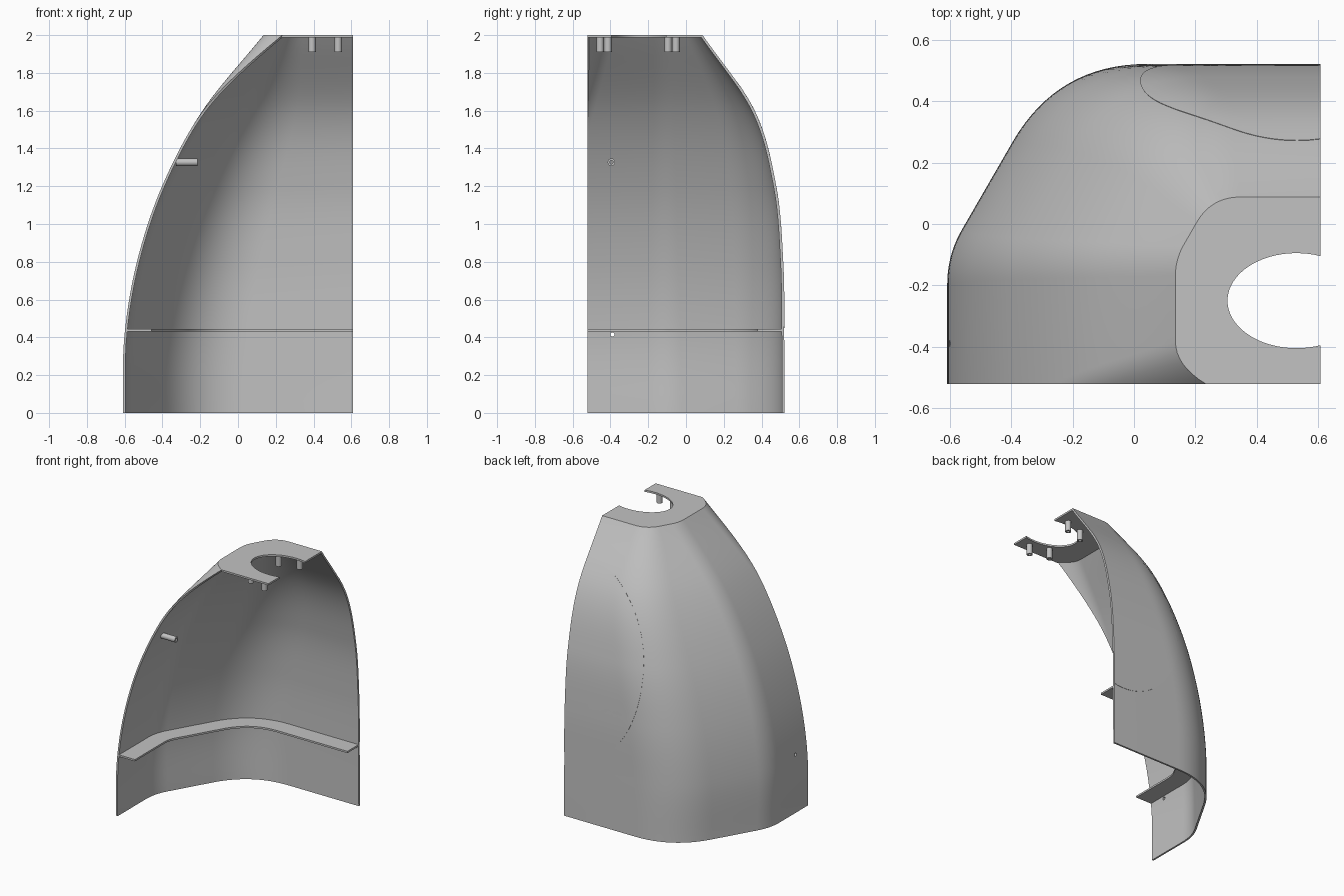
import bpy, bmesh, math
from mathutils import Vector

cube = bpy.data.objects.get("Cube")
if cube:
    bpy.data.objects.remove(cube, do_unlink=True)

grey = bpy.data.materials.new("light_grey")
grey.use_nodes = True
COLOR = (0.54, 0.54, 0.54, 1)
grey.diffuse_color = COLOR
grey.node_tree.nodes["Principled BSDF"].inputs["Base Color"].default_value = COLOR

RIGHT, FRONT, HEIGHT, WALL = 0.608, -0.522, 2.0, 0.013
# Wall positions at even heights from the base to the top
SIDE_X = [-0.608, -0.602, -0.535, -0.402, -0.188, 0.135]
BACK_Y = [0.522, 0.520, 0.513, 0.476, 0.362, 0.088]


def spline(values, z):
    """Smooth interpolation through evenly spaced values."""
    ext = [values[0]] + values + [2 * values[-1] - values[-2]]
    t = z / HEIGHT * (len(values) - 1)
    i = min(int(t), len(values) - 2)
    t -= i
    a, b, c, d = ext[i:i + 4]
    return b + 0.5 * t * (c - a + t * (2*a - 5*b + 4*c - d + t * (3*(b - c) + d - a)))


def arc(a, corner, b, n):
    """Rounded corner from a to b."""
    return [a * (1 - t)**2 + corner * 2 * t * (1 - t) + b * t * t
            for t in (i / n for i in range(n + 1))]


def section(z):
    """Horizontal outline: front corner, side wall, chamfer, back wall."""
    x, y, k = spline(SIDE_X, z), spline(BACK_Y, z), z / HEIGHT
    u = max(0.0, (z - 1.5) / 0.5)
    low = Vector((x, -0.1 - 0.015 * k))
    rise = y - low.y
    high = Vector((x + rise / math.sqrt(3), y))
    along = (high - low).normalized()
    r1, r2 = 0.1 - 0.045 * k, 0.47 * rise
    start = FRONT + 0.01 + 0.13 * u
    pts = arc(Vector((x + 0.1 * u * u, FRONT)), Vector((x, FRONT + 0.004 + 0.056 * u)),
              Vector((x, start)), 8)
    pts += arc(low - Vector((0, r1)), low, low + along * r1, 10)
    pts += arc(high - along * r2, high, high + Vector((r2, 0)), 16)
    return pts + [Vector((RIGHT, y))]


def finish(name, bm, thickness=0, angle=30):
    mesh = bpy.data.meshes.new(name)
    bm.to_mesh(mesh)
    bm.free()
    ob = bpy.data.objects.new(name, mesh)
    bpy.context.collection.objects.link(ob)
    mesh.materials.append(grey)
    bpy.ops.object.select_all(action='DESELECT')
    ob.select_set(True)
    bpy.context.view_layer.objects.active = ob
    if thickness:
        mod = ob.modifiers.new("thickness", 'SOLIDIFY')
        mod.thickness, mod.offset = thickness, -1
        bpy.ops.object.modifier_apply(modifier=mod.name)
    bpy.ops.object.shade_smooth_by_angle(angle=math.radians(angle))
    return ob


def sheet(name, rows, thickness):
    """Surface through rows of points, thickened inwards."""
    bm = bmesh.new()
    grid = [[bm.verts.new(p) for p in row] for row in rows]
    for r0, r1 in zip(grid, grid[1:]):
        for i in range(len(r0) - 1):
            bm.faces.new((r0[i], r1[i], r1[i + 1], r0[i + 1]))
    return finish(name, bm, thickness)


def plate(name, outline, z, thickness):
    """Flat plate with its upper face at z."""
    bm = bmesh.new()
    face = bm.faces.new([bm.verts.new((p[0], p[1], z)) for p in outline])
    face.normal_update()
    if face.normal.z < 0:
        face.normal_flip()
    return finish(name, bm, thickness)


def tube(name, base, direction, length, radius=0.02, bore=0.009, n=20):
    """Hollow fixing post."""
    bm = bmesh.new()
    rot = Vector(direction).to_track_quat('Z', 'Y')
    rings = []
    for r, h in ((radius, 0), (radius, length), (bore, length), (bore, 0)):
        rings.append([bm.verts.new(Vector(base) + rot @ Vector(
            (r * math.cos(math.tau * i / n), r * math.sin(math.tau * i / n), h)))
            for i in range(n)])
    for k in range(4):
        a, b = rings[k], rings[(k + 1) % 4]
        for i in range(n):
            j = (i + 1) % n
            bm.faces.new((a[i], a[j], b[j], b[i]))
    return finish(name, bm)


# Curved outer shell
ROWS = 60
shell = sheet("curved_shell", [[(p.x, p.y, z) for p in section(z)]
              for z in (HEIGHT * i / ROWS for i in range(ROWS + 1))], WALL)

# Small hole in the side wall
bpy.ops.mesh.primitive_cylinder_add(vertices=16, radius=0.011, depth=0.2,
                                    location=(-0.6, -0.39, 0.415), rotation=(0, math.pi / 2, 0))
cutter = bpy.context.object
cutter.name = "hole_cutter"
cutter.hide_render = True
bpy.context.view_layer.objects.active = shell
cut = shell.modifiers.new("side_hole", 'BOOLEAN')
cut.operation, cut.object, cut.solver = 'DIFFERENCE', cutter, 'EXACT'
bpy.ops.object.modifier_apply(modifier=cut.name)
bpy.data.objects.remove(cutter, do_unlink=True)

# Top plate with an open oval notch
CX, CY, RX, RY = 0.53, -0.25, 0.225, 0.155
a0 = math.acos((RIGHT - CX) / RX)
sweep = math.tau - 2 * a0
notch = [(CX + RX * math.cos(a0 + sweep * i / 48), CY + RY * math.sin(a0 + sweep * i / 48))
         for i in range(49)]
plate("top_plate", section(HEIGHT) + notch + [(RIGHT, FRONT)], HEIGHT, WALL)

# Inner shelf following the wall
SHELF_Z, DEPTH = 0.445, 0.14
wall = section(SHELF_Z)[8:]
wall[0].y = FRONT
outer, inner = [], []
for i, p in enumerate(wall):
    t = (wall[min(i + 1, len(wall) - 1)] - wall[max(i - 1, 0)]).normalized()
    inward = Vector((t.y, -t.x))
    outer.append(p + inward * 0.006)
    inner.append(p + inward * DEPTH)
for edge in (outer, inner):
    edge[0].y, edge[-1].x = FRONT, RIGHT
sheet("inner_shelf", [[(p.x, p.y, SHELF_Z) for p in edge] for edge in (outer, inner)], WALL)


# Thin round panel on the back wall
def back_y(x, z):
    pts = section(z)
    for a, b in zip(pts[9:], pts[10:]):
        if a.x <= x <= b.x and b.x > a.x:
            return a.y + (b.y - a.y) * (x - a.x) / (b.x - a.x)
    return pts[-1].y


columns = []
for i in range(31):
    x = 0.021 + (RIGHT - 0.021) * (i / 30)**2
    half = 0.65 * math.sqrt(1 - ((x - CX) / 0.51)**2)
    zs = [1.1 + half * (2 * j / 36 - 1) for j in range(37)]
    columns.append([(x, back_y(x, z) + 0.002, z) for z in zs])
sheet("back_panel", [list(row) for row in zip(*columns)], 0.004)

# Fixing posts under the top plate and on the side wall
for side, word in ((-1, "front"), (1, "back")):
    for x, dy in ((0.392, 0.159), (0.53, 0.201)):
        tube(f"{word}_top_post", (x, CY - 0.004 + side * dy, HEIGHT - 0.006), (0, 0, -1), 0.084)
tube("side_post", (-0.328, -0.395, 1.327), (1, 0, 0), 0.113)
